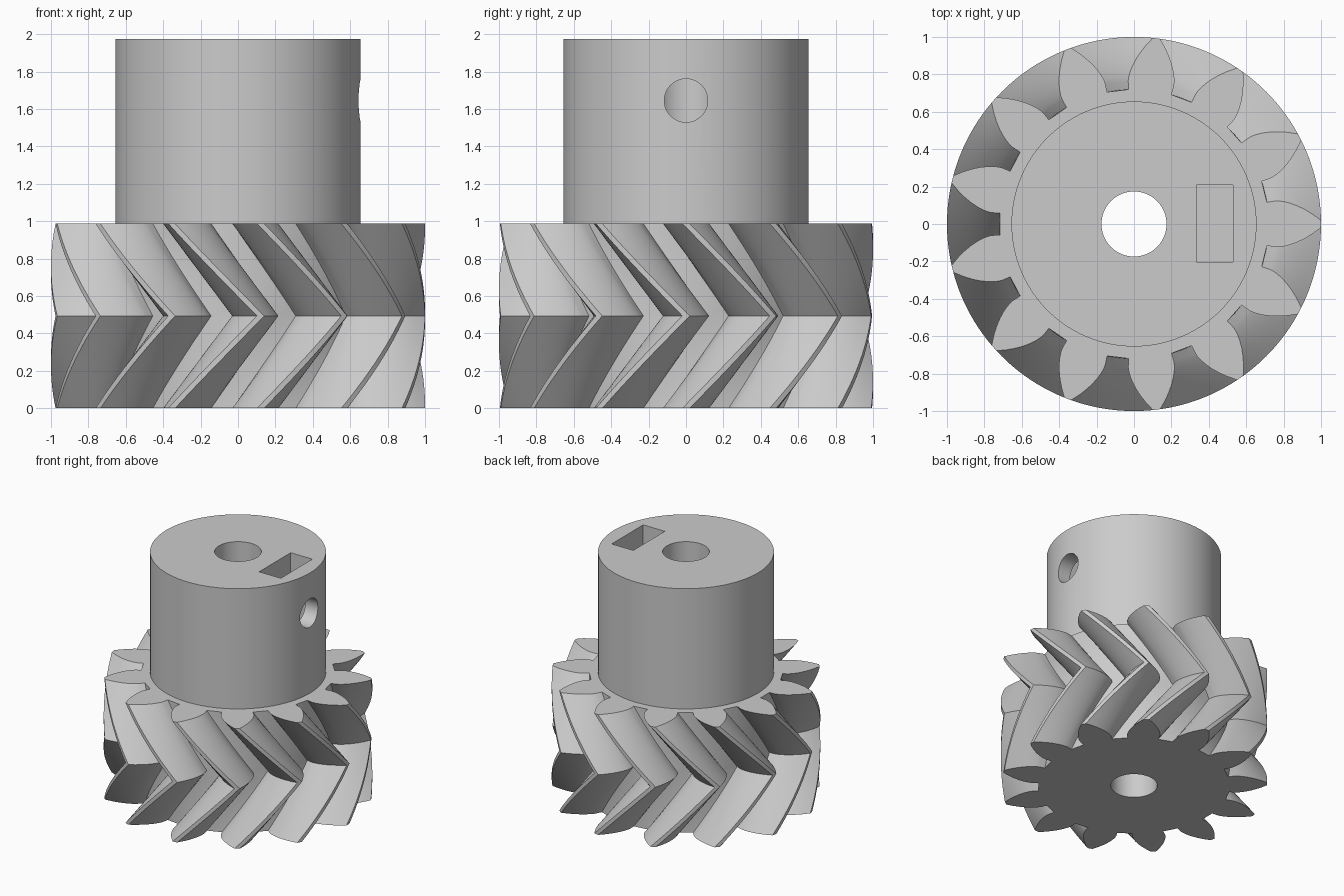
import bpy, bmesh, math
from mathutils import Matrix

if "Cube" in bpy.data.objects:
    bpy.data.objects.remove(bpy.data.objects["Cube"])

TEETH, SLICES = 13, 12
GEAR_H, TOTAL_H = 0.987, 1.975
R_ROOT, R_BASE, R_TIP = 0.72, 0.765, 1.0
PITCH = math.tau / TEETH
HALF_BASE = math.radians(9.25)      # half tooth angle at the base circle

grey = bpy.data.materials.new("plain_grey")
grey.use_nodes = True
grey.diffuse_color = (0.6, 0.6, 0.6, 1)
grey.node_tree.nodes["Principled BSDF"].inputs["Base Color"].default_value = (0.6, 0.6, 0.6, 1)


def make_object(name, bm):
    bmesh.ops.recalc_face_normals(bm, faces=bm.faces)
    mesh = bpy.data.meshes.new(name)
    bm.to_mesh(mesh)
    bm.free()
    mesh.materials.append(grey)
    ob = bpy.data.objects.new(name, mesh)
    bpy.context.collection.objects.link(ob)
    return ob


def cylinder(name, radius, depth, matrix, segments=96):
    bm = bmesh.new()
    bmesh.ops.create_cone(bm, cap_ends=True, segments=segments, radius1=radius,
                          radius2=radius, depth=depth, matrix=matrix)
    return make_object(name, bm)


def box(name, size, centre):
    bm = bmesh.new()
    bmesh.ops.create_cube(bm, size=1, matrix=Matrix.Translation(centre) @ Matrix.Diagonal((*size, 1)))
    return make_object(name, bm)


def combine(target, other, operation):
    mod = target.modifiers.new(other.name, 'BOOLEAN')
    mod.operation, mod.solver, mod.object = operation, 'EXACT', other
    bpy.context.view_layer.objects.active = target
    bpy.ops.object.modifier_apply(modifier=mod.name)
    bpy.data.objects.remove(other)


# Involute half tooth as (radius, half angle), from root to tip
flank = [(R_ROOT, HALF_BASE)]
for i in range(8):
    r = R_BASE + (R_TIP - R_BASE) * (i / 7) ** 1.3
    a = math.acos(min(1, R_BASE / r))
    flank.append((r, HALF_BASE - (math.tan(a) - a)))
tooth = [(r, -a) for r, a in flank] + [(r, a) for r, a in reversed(flank)]
outline = [(r, a + k * PITCH) for k in range(TEETH) for r, a in tooth]

# Double helical toothed wheel: one pitch of twist up to the middle, then back
bm = bmesh.new()
rings = []
for s in range(2 * SLICES + 1):
    twist = PITCH * (1 - abs(s / SLICES - 1))
    z = GEAR_H * s / (2 * SLICES)
    rings.append([bm.verts.new((r * math.cos(a + twist), r * math.sin(a + twist), z))
                  for r, a in outline])
n = len(outline)
for low, high in zip(rings, rings[1:]):
    for i in range(n):
        j = (i + 1) % n
        bm.faces.new((low[i], low[j], high[j], high[i]))
bm.faces.new(rings[0][::-1])
bm.faces.new(rings[-1])
bmesh.ops.triangulate(bm, faces=[f for f in bm.faces if len(f.verts) == 4])
gear = make_object("herringbone_gear", bm)

# Hub on top, rooted inside the wheel
hub_base = 0.6
hub = cylinder("hub", 0.655, TOTAL_H - hub_base, Matrix.Translation((0, 0, (TOTAL_H + hub_base) / 2)))
combine(gear, hub, 'UNION')

# Shaft bore, nut slot and set screw hole
combine(gear, cylinder("bore", 0.174, 3, Matrix.Translation((0, 0, 1)), 64), 'DIFFERENCE')
combine(gear, box("nut_slot", (0.197, 0.41, 0.8), (0.432, 0.003, 1.83)), 'DIFFERENCE')
screw = Matrix.Translation((0.5, 0, 1.645)) @ Matrix.Rotation(math.pi / 2, 4, 'Y')
combine(gear, cylinder("screw_hole", 0.116, 1.0, screw, 48), 'DIFFERENCE')

bpy.ops.object.select_all(action='DESELECT')
gear.select_set(True)
bpy.context.view_layer.objects.active = gear
bpy.ops.object.shade_smooth_by_angle(angle=math.radians(25))
